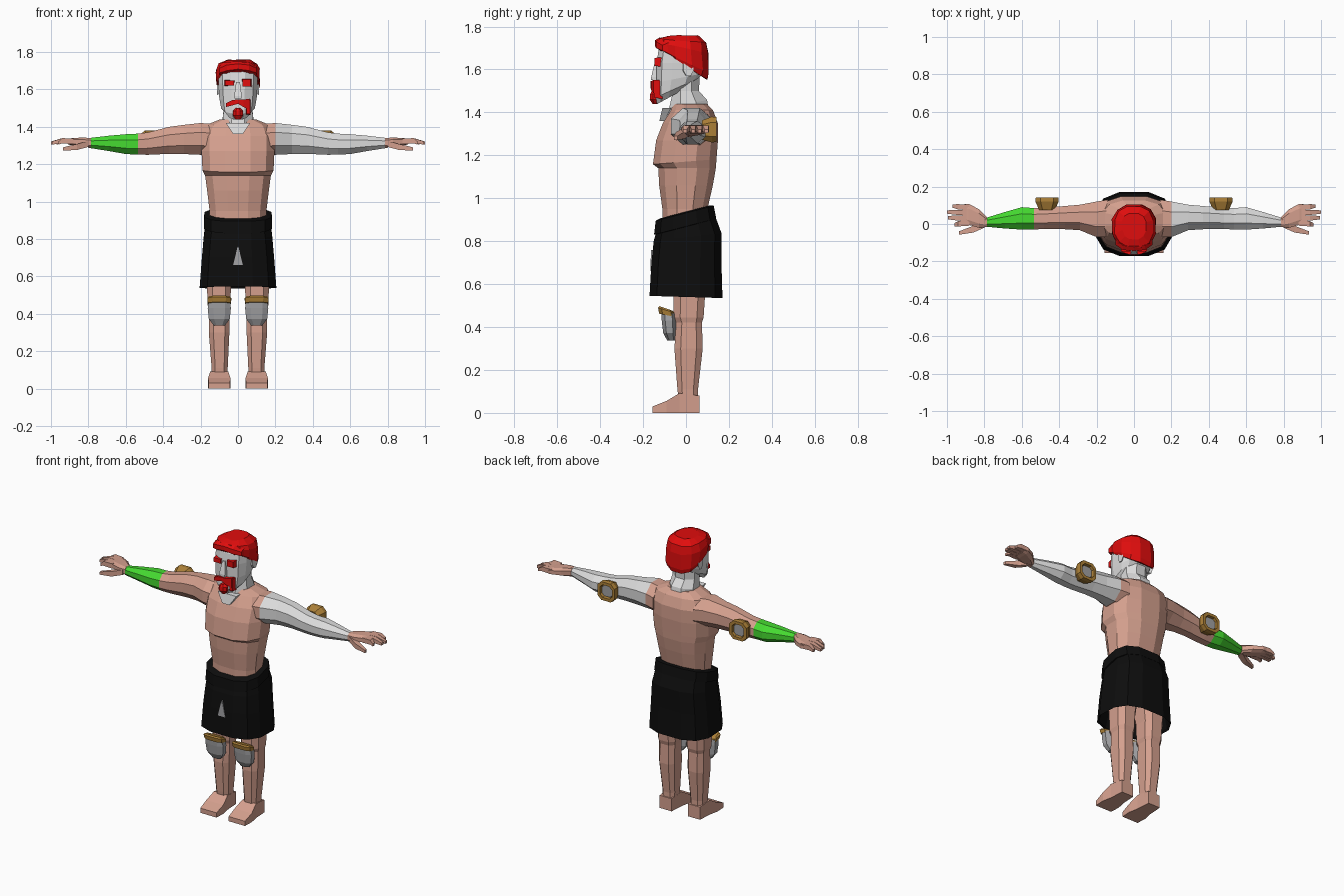
import bpy, bmesh, math, random
from mathutils import Vector

random.seed(4)


def material(name, rgb):
    m = bpy.data.materials.new(name)
    m.diffuse_color = (*rgb, 1)
    return m


SKIN = material("skin", (0.66, 0.35, 0.27))
WHITE = material("pale_white", (0.72, 0.72, 0.72))
RED = material("red", (0.75, 0.004, 0.004))
GREEN = material("green", (0.06, 0.7, 0.03))
BLACK = material("black", (0.004, 0.004, 0.004))
GOLD = material("gold_brown", (0.42, 0.22, 0.04))
GREY = material("pad_grey", (0.36, 0.36, 0.37))


def loft(name, rings, mats, axis="z", n=8, p=2.0, side=1, rule=None, jitter=0):
    """Skin rings (pos, centre a, centre b, radius a, radius b[, slope]).
    axis z: a=x, b=y; axis x: a=y, b=z; axis y: a=x, b=z."""
    bm = bmesh.new()
    norm = math.cos(math.pi / n) ** (2 / p)
    loops = []
    for r in rings:
        pos, ca, cb, ra, rb = r[:5]
        slope = r[5] if len(r) > 5 else 0
        loop = []
        for i in range(n):
            t = 2 * math.pi * (i + 0.5) / n
            c, s = math.cos(t), math.sin(t)
            a = math.copysign(abs(c) ** (2 / p), c) * ra / norm
            b = math.copysign(abs(s) ** (2 / p), s) * rb / norm
            k = pos + slope * b
            co = {"z": (ca + a, cb + b, k), "x": (k, ca + a, cb + b),
                  "y": (ca + a, k, cb + b)}[axis]
            v = Vector((co[0] * side, co[1], co[2]))
            v += Vector([random.uniform(-jitter, jitter) for _ in range(3)])
            loop.append(bm.verts.new(v))
        loops.append(loop)
    for l0, l1 in zip(loops, loops[1:]):
        for i in range(n):
            j = (i + 1) % n
            bm.faces.new((l0[i], l0[j], l1[j], l1[i]))
    bm.faces.new(loops[0])
    bm.faces.new(loops[-1])
    bmesh.ops.recalc_face_normals(bm, faces=bm.faces[:])
    if rule:
        for f in bm.faces:
            f.material_index = rule(f.calc_center_median())
    me = bpy.data.meshes.new(name)
    bm.to_mesh(me)
    bm.free()
    for m in mats:
        me.materials.append(m)
    ob = bpy.data.objects.new(name, me)
    bpy.context.collection.objects.link(ob)
    return ob


def block(name, mat, x, z, hx, hz, y0, y1, taper=0.85):
    """Small block facing the front, slightly narrower at its front face."""
    return loft(name, [(y1, x, z, hx, hz), (y0, x, z, hx * taper, hz * taper)],
                [mat], axis="y", n=4, p=20)


# Torso with a chest ledge
loft("torso", [
    (0.84, 0, 0, .15, .11), (0.95, 0, -.005, .152, .105),
    (1.06, 0, 0, .165, .125), (1.14, 0, .005, .176, .134),
    (1.17, 0, -.006, .19, .148, .08), (1.27, 0, .005, .195, .144),
    (1.35, 0, .02, .195, .128), (1.41, 0, .028, .17, .098),
    (1.44, 0, .018, .095, .078)], [SKIN], n=12, p=2.5)

# Neck with a pointed front collar
loft("neck", [(1.395, 0, .005, .085, .098, .35), (1.44, 0, .01, .082, .088, .2),
              (1.50, 0, 0, .076, .06), (1.58, 0, 0, .078, .065)], [WHITE], n=8)
loft("neck_point", [(1.36, 0, -.112, .025, .012), (1.42, 0, -.09, .065, .02)],
     [WHITE], n=4, p=6)

# Head
loft("head", [
    (1.485, 0, -.05, .06, .085, .55), (1.515, 0, -.04, .09, .1, .45),
    (1.56, 0, -.03, .1, .108, .2), (1.63, 0, -.025, .105, .112),
    (1.69, 0, -.02, .105, .108), (1.735, 0, -.02, .075, .08)],
    [WHITE], n=12, p=2.5)
loft("nose", [(1.55, 0, -.14, .02, .022), (1.565, 0, -.142, .02, .02),
              (1.64, 0, -.13, .01, .014)], [WHITE], n=4, p=8)
for s in (-1, 1):
    loft("ear", [(.095, 0.0, 1.61, .018, .032), (.112, .012, 1.612, .024, .042)],
         [WHITE], axis="x", side=s)

# Hair cap and fringe
loft("hair", [
    (1.622, 0, -.012, .108, .11, -.62), (1.64, 0, -.012, .116, .116, -.5),
    (1.70, 0, -.015, .117, .117, -.2), (1.735, 0, -.015, .105, .108, -.08),
    (1.757, 0, -.012, .065, .07)], [RED], n=12, p=2.4, jitter=.003)
loft("fringe", [(-.1, -.08, 1.70, .03, .022), (-.06, -.115, 1.715, .024, .026),
                (0, -.122, 1.722, .022, .024), (.06, -.115, 1.715, .024, .026),
                (.1, -.08, 1.70, .03, .022)], [RED], axis="x", n=6)

# Eyebrows, moustache and goatee
block("brow_right", RED, -.045, 1.634, .028, .016, -.146, -.11)
block("brow_left", RED, .046, 1.635, .026, .022, -.146, -.11)
loft("moustache", [(-.065, -.13, 1.515, .02, .01), (-.03, -.147, 1.528, .016, .014),
                   (.0, -.15, 1.535, .016, .012), (.03, -.147, 1.525, .016, .02),
                   (.062, -.13, 1.52, .022, .03)],
     [RED], axis="x", n=4, p=6)
block("moustache_end", RED, .055, 1.505, .012, .042, -.15, -.11)
loft("goatee", [(1.438, 0, -.143, .012, .012), (1.46, 0, -.145, .028, .024),
                (1.485, 0, -.143, .028, .024), (1.50, 0, -.14, .012, .02)], [RED])

# Shorts with a slanted waistband
loft("shorts", [
    (.68, 0, 0, .17, .14), (.55, 0, 0, .195, .162), (.54, 0, 0, .205, .17, -.03),
    (.70, 0, .002, .193, .163), (.82, 0, .008, .182, .158, .1),
    (.90, 0, .0, .17, .13, .25)], [BLACK], n=12, p=2.8)
loft("waistband", [
    (.865, 0, -.005, .17, .125, .26), (.868, 0, -.004, .182, .145, .26),
    (.93, 0, -.006, .18, .135, .26), (.936, 0, -.006, .155, .115, .26)],
    [BLACK], n=12, p=2.8)
loft("front_slit", [(.66, 0, -.162, .026, .004), (.76, 0, -.159, .002, .004)],
     [GREY], n=4, p=20)


def arm_rule(s):
    def rule(c):
        if s > 0:
            return 1 if .2 < c.x < .79 else 0
        return 2 if -.79 < c.x < -.535 else 0
    return rule


for s in (-1, 1):
    # Arm
    loft("arm", [
        (.14, .03, 1.33, .10, .085), (.20, .025, 1.335, .095, .085),
        (.29, .035, 1.332, .068, .078), (.37, .034, 1.327, .062, .072),
        (.48, .03, 1.31, .057, .06), (.535, .028, 1.307, .057, .056),
        (.60, .03, 1.307, .06, .053), (.69, .02, 1.311, .044, .041),
        (.785, .01, 1.313, .025, .028), (.80, .012, 1.314, .027, .027)],
        [SKIN, WHITE, GREEN], axis="x", side=s, rule=arm_rule(s))
    # Hand
    loft("palm", [(.785, .01, 1.314, .026, .026), (.83, .03, 1.318, .05, .024),
                  (.885, .052, 1.32, .056, .02), (.91, .055, 1.32, .05, .014)],
         [SKIN], axis="x", side=s, n=8, p=3)
    for y0, y1, tip in ((.088, .096, .97), (.06, .064, 1.0), (.03, .034, .995),
                        (.006, -.004, .96)):
        loft("finger", [(.88, y0, 1.322, .015, .015), (.94, (y0 + y1) / 2, 1.325, .014, .014),
                        (tip, y1, 1.313, .009, .008)], [SKIN], axis="x", side=s, n=4, p=6)
    loft("thumb", [(.80, .0, 1.308, .02, .016), (.86, -.028, 1.292, .018, .016),
                   (.935, -.048, 1.281, .009, .009)], [SKIN], axis="x", side=s, n=4, p=6)
    # Elbow pad: flared frame round a recessed plate
    loft("elbow_frame", [
        (.075, .465, 1.318, .042, .045), (.12, .465, 1.32, .062, .06),
        (.143, .465, 1.32, .06, .058), (.143, .465, 1.32, .042, .04),
        (.122, .465, 1.32, .04, .038)], [GOLD], axis="y", side=s, p=3)
    loft("elbow_plate", [(.11, .465, 1.32, .038, .036), (.13, .465, 1.32, .036, .034)],
         [GREY], axis="y", side=s, p=3)
    # Leg
    loft("leg", [
        (.05, .098, .012, .042, .045), (.11, .098, .008, .043, .048),
        (.30, .101, .012, .055, .066), (.42, .101, .014, .055, .06),
        (.445, .101, .012, .061, .07), (.55, .102, .015, .064, .074),
        (.78, .09, .01, .085, .1)], [SKIN], n=8, p=3, side=s)
    # Foot
    loft("foot", [
        (.062, .1, .04, .042, .04), (-.03, .1, .046, .048, .046),
        (-.09, .1, .028, .06, .028), (-.155, .1, .015, .057, .015)],
        [SKIN], axis="y", n=4, p=20, side=s)
    # Knee pad
    loft("knee_pad", [
        (.338, .1, -.068, .03, .02), (.372, .1, -.076, .056, .03),
        (.43, .1, -.08, .062, .033), (.462, .1, -.082, .058, .033)],
        [GREY], p=2.6, side=s)
    loft("knee_band", [
        (.455, .1, -.088, .061, .037, -.2), (.478, .1, -.092, .064, .038, -.3),
        (.487, .1, -.094, .056, .03, -.35)], [GOLD], p=3, side=s)
